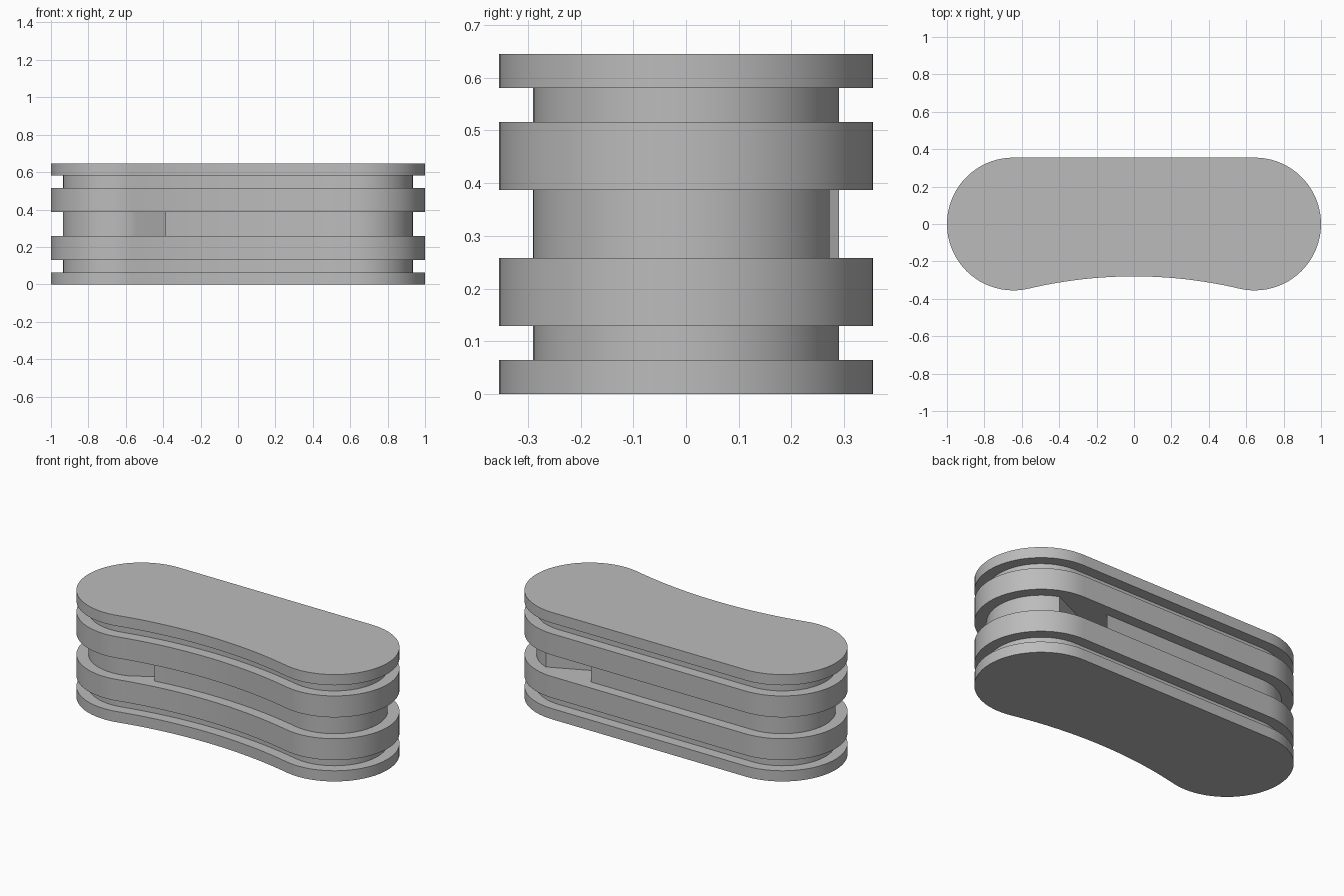
import bpy, bmesh
from math import cos, sin, pi, radians, hypot, atan2

if "Cube" in bpy.data.objects:
    bpy.data.objects.remove(bpy.data.objects["Cube"], do_unlink=True)

gray = bpy.data.materials.new("plain gray")
gray.use_nodes = True
COLOR = (0.5, 0.5, 0.5, 1)
gray.diffuse_color = COLOR
gray.node_tree.nodes["Principled BSDF"].inputs["Base Color"].default_value = COLOR

RADIUS = 0.355            # rounded ends
PIVOT = 1 - RADIUS        # centre of each rounded end
INSET = 0.065             # step between plates and inner layers
WAIST = 0.28              # depth of the front at the middle
UNIT = 0.0645             # thickness of the thinnest layer

# Front hollow: an arc tangent to both rounded ends
HOLLOW = (PIVOT**2 + WAIST**2 - RADIUS**2) / (2 * (RADIUS - WAIST))
HOLLOW_Y = -(WAIST + HOLLOW)
TANGENT = atan2(PIVOT, -HOLLOW_Y)


def arc(cx, cy, r, start, end, steps):
    return [(cx + r * cos(start + (end - start) * i / steps),
             cy + r * sin(start + (end - start) * i / steps))
            for i in range(steps + 1)]


def body_outline(inset):
    r = RADIUS - inset
    left = arc(-PIVOT, 0, r, pi / 2, 1.5 * pi + TANGENT, 40)
    front = arc(0, HOLLOW_Y, HOLLOW + inset, pi / 2 + TANGENT, pi / 2 - TANGENT, 28)
    right = arc(PIVOT, 0, r, -pi / 2 - TANGENT, pi / 2, 40)
    return left + front[1:-1] + right


def slab(name, outline, z, height):
    bm = bmesh.new()
    base = bm.faces.new([bm.verts.new((x, y, z)) for x, y in outline])
    top = bmesh.ops.extrude_face_region(bm, geom=[base])["geom"]
    bmesh.ops.translate(bm, vec=(0, 0, height),
                        verts=[v for v in top if isinstance(v, bmesh.types.BMVert)])
    bmesh.ops.recalc_face_normals(bm, faces=bm.faces[:])
    mesh = bpy.data.meshes.new(name)
    bm.to_mesh(mesh)
    bm.free()
    mesh.materials.append(gray)
    obj = bpy.data.objects.new(name, mesh)
    bpy.context.collection.objects.link(obj)
    bpy.ops.object.select_all(action="DESELECT")
    obj.select_set(True)
    bpy.context.view_layer.objects.active = obj
    bpy.ops.object.shade_smooth_by_angle(angle=radians(30))


# Outer plates, inner plates and the spacers between them
for name, inset, start, units in (
        ("bottom_cover", 0, 0, 1), ("lower_spacer", INSET, 1, 1),
        ("lower_plate", 0, 2, 2), ("upper_plate", 0, 6, 2),
        ("upper_spacer", INSET, 8, 1), ("top_cover", 0, 9, 1)):
    slab(name, body_outline(inset), start * UNIT, units * UNIT)

# Two folded blades in the middle, divided by a narrow diagonal gap
r = RADIUS - INSET
back_blade = arc(-PIVOT, 0, r, pi / 2, radians(290), 40) + [(0.43, r)]
slab("back_blade", back_blade, 4 * UNIT, 2 * UNIT)

tip_angle = pi / 2 + atan2(0.382, hypot(HOLLOW, 0))
front_blade = (arc(PIVOT, 0, r, radians(70), -pi / 2 - TANGENT, 40)
               + arc(0, HOLLOW_Y, HOLLOW + INSET, pi / 2 - TANGENT, tip_angle, 24)[1:])
slab("front_blade", front_blade, 4 * UNIT, 2 * UNIT)
